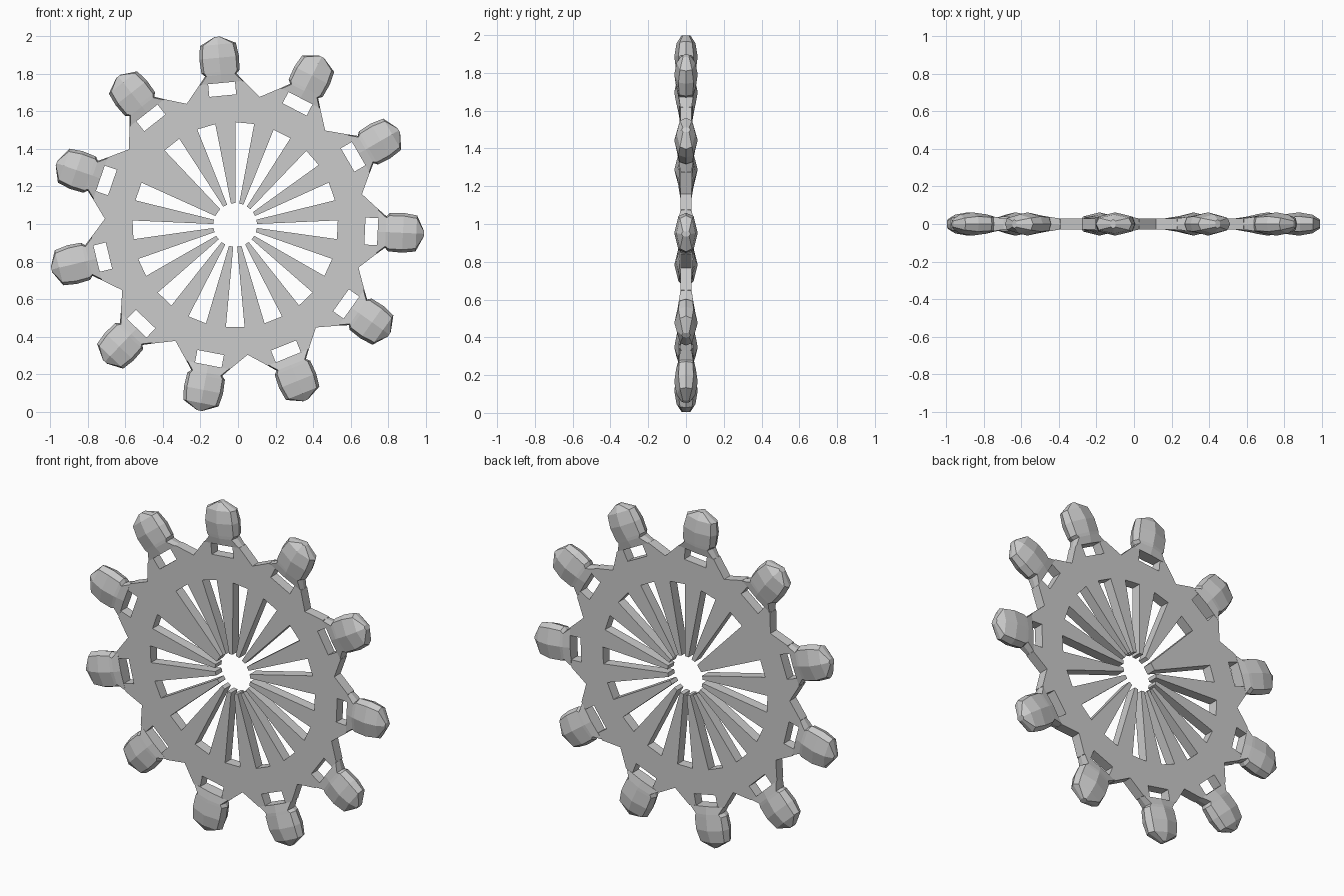
import bpy, bmesh
from math import sin, cos, radians, pi
from mathutils import Vector

if "Cube" in bpy.data.objects:
    bpy.data.objects.remove(bpy.data.objects["Cube"])

CX, CZ = -0.015, 0.995      # wheel centre
START = radians(-2.7)       # angle of the first tooth
TEETH = 11
HALF = 0.03                 # half plate thickness


def place(u, v, a, y):
    """Local radial u / tangential v at angle a -> world."""
    return Vector((CX + u * cos(a) - v * sin(a), y, CZ + u * sin(a) + v * cos(a)))


def finish(bm, name):
    bmesh.ops.recalc_face_normals(bm, faces=bm.faces[:])
    me = bpy.data.meshes.new(name)
    bm.to_mesh(me)
    bm.free()
    ob = bpy.data.objects.new(name, me)
    bpy.context.collection.objects.link(ob)
    return ob


def loop(bm, pts):
    vs = [bm.verts.new(p) for p in pts]
    return [bm.edges.new((vs[i], vs[(i + 1) % len(vs)])) for i in range(len(vs))]


# Plate: toothed outline with window notches, spoked hub cut-out
step = 2 * pi / TEETH
notch = [(0.76, -0.118), (0.76, -0.072), (0.692, -0.072),
         (0.692, 0.072), (0.76, 0.072), (0.76, 0.118)]
outer = []
for i in range(TEETH):
    a = START + i * step
    outer += [place(u, v, a, -HALF) for u, v in notch]
    outer.append(place(0.695, 0, a + step / 2, -HALF))

inner = []
for k in range(-9, 7):      # 16 wedge openings, one wider spoke left over
    a = START + k * 2 * pi / 16.5
    inner += [place(u, v, a, -HALF) for u, v in
              [(0.116, -0.0105), (0.545, -0.05), (0.545, 0.05), (0.116, 0.0105)]]

bm = bmesh.new()
edges = loop(bm, outer) + loop(bm, inner)
bmesh.ops.triangle_fill(bm, edges=edges, use_beauty=True, normal=(0, -1, 0))
ext = bmesh.ops.extrude_face_region(bm, geom=bm.faces[:], use_keep_orig=True)
bmesh.ops.translate(bm, vec=(0, 2 * HALF, 0),
                    verts=[g for g in ext["geom"] if isinstance(g, bmesh.types.BMVert)])
finish(bm, "wheel_plate")

# Tooth heads: faceted knobs lofted along the radius
# (radius, side half width, corner half width, corner depth, ridge depth)
sections = [(0.760, 0.118, 0.112, 0.030, 0.036),
            (0.803, 0.084, 0.076, 0.038, 0.048),
            (0.820, 0.102, 0.088, 0.036, 0.052),
            (0.895, 0.106, 0.090, 0.040, 0.062),
            (0.966, 0.096, 0.080, 0.032, 0.050),
            (1.007, 0.014, 0.012, 0.016, 0.024)]
for i in range(TEETH):
    a = START + i * step
    bm = bmesh.new()
    rings = []
    for u, w, c, yc, ym in sections:
        ring = [(w, 0), (c, yc), (0, ym), (-c, yc), (-w, 0), (-c, -yc), (0, -ym), (c, -yc)]
        rings.append([bm.verts.new(place(u, v, a, y)) for v, y in ring])
    for r0, r1 in zip(rings, rings[1:]):
        for j in range(8):
            k = (j + 1) % 8
            bm.faces.new((r0[j], r0[k], r1[k], r1[j]))
    bm.faces.new(rings[0])
    bm.faces.new(rings[-1])
    finish(bm, f"tooth_head_{i + 1}")
